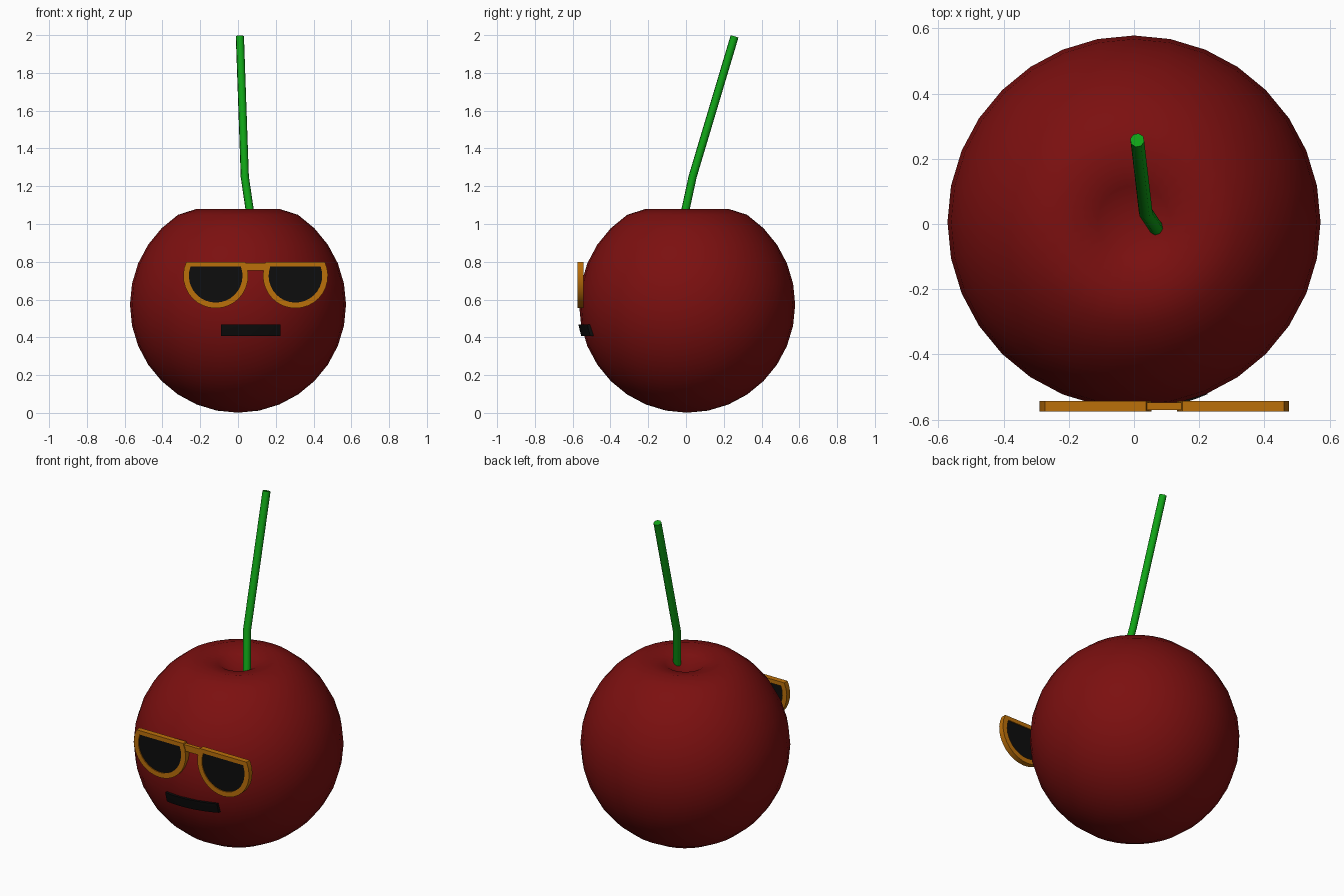
import bpy, bmesh, math
from mathutils import Vector

old = bpy.data.objects.get("Cube")
if old:
    bpy.data.objects.remove(old, do_unlink=True)


def material(name, rgb):
    m = bpy.data.materials.new(name)
    m.use_nodes = True
    m.diffuse_color = (*rgb, 1)
    bsdf = m.node_tree.nodes["Principled BSDF"]
    bsdf.inputs["Base Color"].default_value = (*rgb, 1)
    bsdf.inputs["Roughness"].default_value = 0.6
    return m


RED = material("cherry_red", (0.2, 0.005, 0.005))
GREEN = material("stem_green", (0.005, 0.37, 0.008))
GOLD = material("frame_gold", (0.5, 0.16, 0.003))
BLACK = material("black", (0.004, 0.004, 0.004))

R = 0.572
CENTRE = Vector((0, 0.006, 0.573))


def finish(name, bm, mat, smooth=None):
    bmesh.ops.recalc_face_normals(bm, faces=bm.faces)
    mesh = bpy.data.meshes.new(name)
    bm.to_mesh(mesh)
    bm.free()
    mesh.materials.append(mat)
    ob = bpy.data.objects.new(name, mesh)
    bpy.context.collection.objects.link(ob)
    if smooth:
        shade(ob, smooth)
    return ob


def shade(ob, degrees):
    bpy.ops.object.select_all(action="DESELECT")
    ob.select_set(True)
    bpy.context.view_layer.objects.active = ob
    bpy.ops.object.shade_smooth_by_angle(angle=math.radians(degrees))


def thicken(bm, depth):
    """Extrude all faces backwards along y into a closed solid."""
    out = bmesh.ops.extrude_face_region(bm, geom=bm.faces[:], use_keep_orig=True)
    verts = [g for g in out["geom"] if isinstance(g, bmesh.types.BMVert)]
    bmesh.ops.translate(bm, verts=verts, vec=(0, depth, 0))


# Fruit: a sphere whose top rings are pushed down into a dimple
bm = bmesh.new()
bmesh.ops.create_uvsphere(bm, u_segments=32, v_segments=16, radius=R)
for v in bm.verts:
    v.co += CENTRE
    r = math.hypot(v.co.x, v.co.y - CENTRE.y)
    if v.co.z > 1:
        if r < 0.05:
            v.co.z = 0.99
        elif r < 0.15:
            v.co.z = 1.055
        elif r < 0.25:
            v.co.z = 1.08
finish("cherry_body", bm, RED, 60)

# Stem: a bent round rod
curve = bpy.data.curves.new("stem", "CURVE")
curve.dimensions = "3D"
curve.bevel_depth = 0.022
curve.bevel_resolution = 2
curve.use_fill_caps = True
path = [(0.08, -0.03, 0.95), (0.036, 0.035, 1.25), (0.01, 0.257, 1.993)]
spline = curve.splines.new("POLY")
spline.points.add(len(path) - 1)
for point, co in zip(spline.points, path):
    point.co = (*co, 1)
curve.materials.append(GREEN)
stem = bpy.data.objects.new("stem", curve)
bpy.context.collection.objects.link(stem)
bpy.ops.object.select_all(action="DESELECT")
stem.select_set(True)
bpy.context.view_layer.objects.active = stem
bpy.ops.object.convert(target="MESH")
shade(bpy.context.object, 50)


# Sunglasses: half-round frames with dark lenses and a bridge
def d_outline(bm, cx, radius, top, y, cz=0.726, steps=20):
    a = math.asin((top - cz) / radius)
    verts = []
    for i in range(steps + 1):
        t = math.pi - a + (math.pi + 2 * a) * i / steps
        verts.append(bm.verts.new((cx + radius * math.cos(t), y, cz + radius * math.sin(t))))
    return verts


for side, cx in (("right", -0.118), ("left", 0.304)):
    bm = bmesh.new()
    outer = d_outline(bm, cx, 0.172, 0.8, -0.575)
    inner = d_outline(bm, cx, 0.142, 0.776, -0.575)
    n = len(outer)
    for i in range(n):
        j = (i + 1) % n
        bm.faces.new((outer[i], outer[j], inner[j], inner[i]))
    thicken(bm, 0.032)
    finish(side + "_frame", bm, GOLD, 30)

    bm = bmesh.new()
    bm.faces.new(d_outline(bm, cx, 0.146, 0.78, -0.5695))
    thicken(bm, 0.02)
    finish(side + "_lens", bm, BLACK, 30)

bm = bmesh.new()
corners = [(0.035, 0.755), (0.15, 0.755), (0.15, 0.793), (0.035, 0.793)]
bm.faces.new([bm.verts.new((x, -0.57, z)) for x, z in corners])
thicken(bm, 0.022)
finish("bridge", bm, GOLD)

# Mouth: a straight strip wrapped over the front of the fruit
bm = bmesh.new()
columns = []
for i in range(11):
    x = -0.09 + 0.315 * i / 10
    column = []
    for z in (0.407, 0.437, 0.467):
        y = CENTRE.y - math.sqrt(R ** 2 - x ** 2 - (z - CENTRE.z) ** 2)
        column.append(bm.verts.new((x, y - 0.013, z)))
    columns.append(column)
for a, b in zip(columns, columns[1:]):
    for k in range(2):
        bm.faces.new((a[k], b[k], b[k + 1], a[k + 1]))
thicken(bm, 0.02)
finish("mouth", bm, BLACK, 30)
